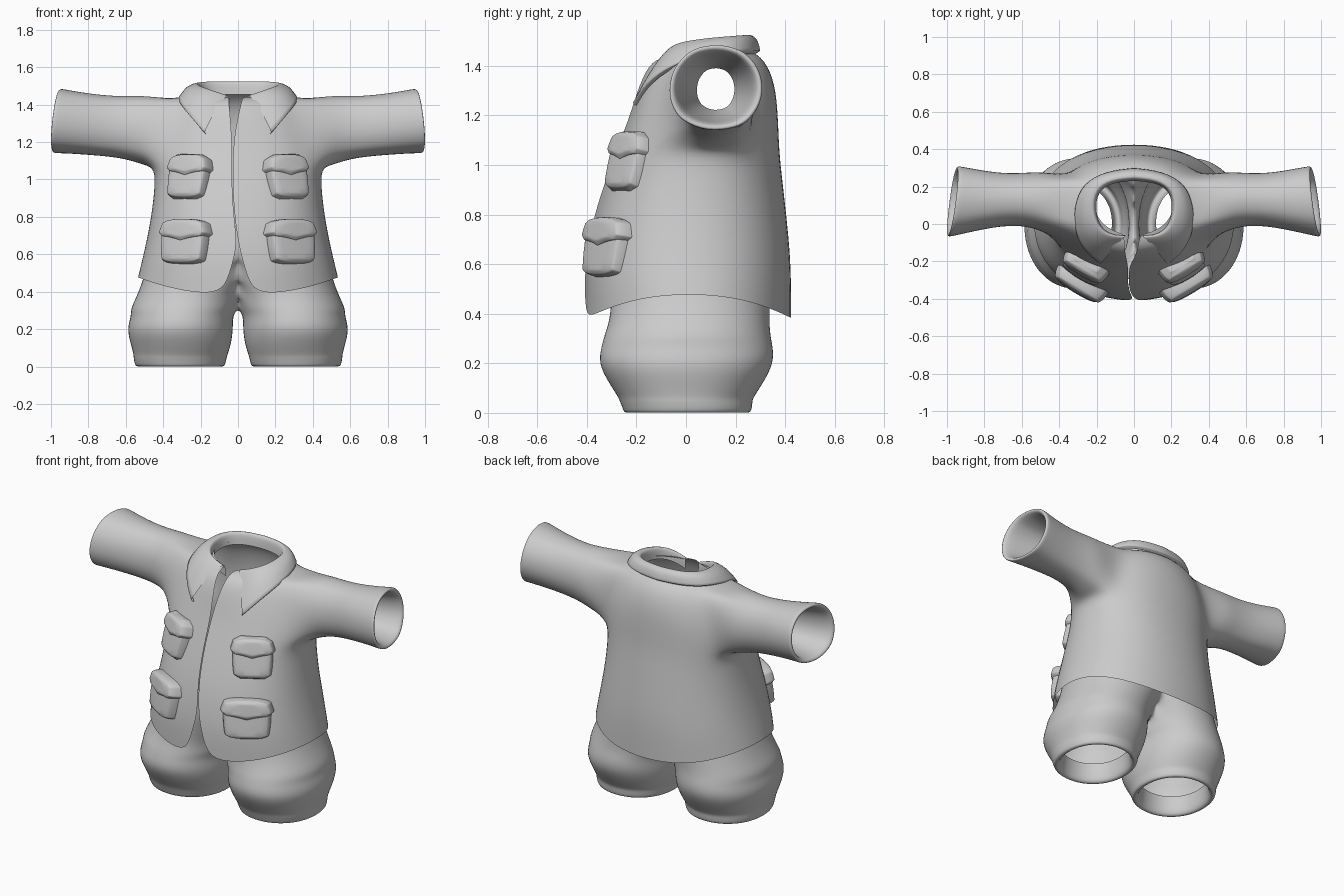
import bpy, bmesh, math
from mathutils import Vector, Matrix

if "Cube" in bpy.data.objects:
    bpy.data.objects.remove(bpy.data.objects["Cube"])

grey = bpy.data.materials.new("grey cloth")
grey.diffuse_color = (0.6, 0.6, 0.6, 1)
grey.use_nodes = True
grey.node_tree.nodes["Principled BSDF"].inputs["Base Color"].default_value = grey.diffuse_color


def finish(name, bm, subdiv=2, bevel=0, mirror=False):
    bmesh.ops.recalc_face_normals(bm, faces=bm.faces)
    for f in bm.faces:
        f.smooth = True
    me = bpy.data.meshes.new(name)
    bm.to_mesh(me)
    bm.free()
    me.materials.append(grey)
    ob = bpy.data.objects.new(name, me)
    bpy.context.collection.objects.link(ob)
    if mirror:
        m = ob.modifiers.new("mirror", 'MIRROR')
        m.use_clip = True
    if bevel:
        b = ob.modifiers.new("bevel", 'BEVEL')
        b.width, b.segments = bevel, 2
    if subdiv:
        s = ob.modifiers.new("subdivision", 'SUBSURF')
        s.levels = s.render_levels = subdiv
    return ob


def bridge(bm, a, b, closed=True):
    n = len(a)
    for i in range(n if closed else n - 1):
        k = (i + 1) % n
        bm.faces.new((a[i], a[k], b[k], b[i]))


def soft(v, p):
    """Signed power, squares off a circle slightly."""
    return math.copysign(abs(v) ** p, v)


# Jacket body: rings open down the front, with armholes left for the sleeves
# row: height, half width, front y, back y, front gap, seam shift
ROWS = [(0.40, 0.542, -0.405, 0.43, 0.075, 0.0), (0.53, 0.522, -0.41, 0.43, 0.035, 0.0),
        (0.65, 0.50, -0.40, 0.425, 0.003, 0.0), (0.80, 0.47, -0.37, 0.41, 0.002, -0.02),
        (0.95, 0.452, -0.32, 0.392, 0.002, -0.03), (1.06, 0.45, -0.28, 0.38, 0.002, -0.03),
        (1.20, 0.43, -0.225, 0.375, 0.004, -0.028), (1.32, 0.40, -0.19, 0.365, 0.018, -0.022),
        (1.425, 0.34, -0.14, 0.325, 0.035, -0.015), (1.47, 0.21, -0.06, 0.25, 0.04, -0.012)]
N = 20
LOW, HIGH = 5, 8           # armhole rows
bm = bmesh.new()
grid = []
for i, (z, w, yf, yb, gap, shift) in enumerate(ROWS):
    ring = []
    p = 0.9 if i < HIGH - 1 else 1
    for j in range(N + 1):
        t = 2 * math.pi * j / N
        x = w * soft(math.sin(t), p)
        y = (yf + yb) / 2 - (yb - yf) / 2 * soft(math.cos(t), p)
        if j in (0, N):
            x = (gap if j == 0 else -gap) + shift
        zz = z
        if i == 0:
            zz = 0.48 - 0.10 * math.cos(t) ** 2      # hem rises at the sides
            if j in (0, N):
                zz += 0.025                          # rounded front corners
        if i == 1:
            zz = 0.56 - 0.03 * math.cos(t) ** 2
        if i == len(ROWS) - 1:
            zz -= 0.03 * max(0, math.cos(t))         # neck dips in front
        ring.append(bm.verts.new((x, y, zz)))
    grid.append(ring)
for i in range(len(ROWS) - 1):
    for j in range(N):
        side = min(j, N - 1 - j)
        if LOW <= i < HIGH and 3 <= side <= 6:
            continue
        bm.faces.new((grid[i][j], grid[i][j + 1], grid[i + 1][j + 1], grid[i + 1][j]))

# Sleeves: rings grown out of each armhole, folded in at the cuff
# ring: x, centre y, centre z, radius y, radius z, slant
SLEEVE = [(0.50, 0.125, 1.26, 0.165, 0.195, 0), (0.60, 0.133, 1.275, 0.147, 0.174, 0.1),
          (0.72, 0.13, 1.285, 0.15, 0.169, 0.4), (0.85, 0.125, 1.298, 0.175, 0.172, 0.8),
          (0.94, 0.122, 1.308, 0.195, 0.178, 1), (0.97, 0.121, 1.31, 0.2, 0.181, 1),
          (0.972, 0.121, 1.31, 0.182, 0.164, 1), (0.95, 0.121, 1.31, 0.163, 0.148, 1),
          (0.82, 0.12, 1.305, 0.135, 0.13, 0.6), (0.60, 0.12, 1.305, 0.08, 0.088, 0)]
for s in (1, -1):
    path = [(LOW, j) for j in range(3, 8)] + [(i, 7) for i in range(LOW + 1, HIGH + 1)]
    path += [(HIGH, j) for j in range(6, 2, -1)] + [(i, 3) for i in range(HIGH - 1, LOW, -1)]
    prev = [grid[i][j if s > 0 else N - j] for i, j in path]
    angles = [math.atan2((v.co.z - 1.245) / 0.19, (v.co.y - 0.085) / 0.17) for v in prev]
    for x, cy, cz, ry, rz, slant in SLEEVE:
        ring = []
        for a in angles:
            dy, dz = ry * math.cos(a), rz * math.sin(a)
            ring.append(bm.verts.new((s * (x - slant * (0.13 * dy + 0.1 * dz)), cy + dy, cz + dz)))
        bridge(bm, prev, ring)
        prev = ring
finish("jacket", bm)

# Collar: neck band turned over into pointed lapels; (top edge, outer edge) per station
STATIONS = [((0.045, -0.06, 1.45), (0.18, -0.215, 1.25)),
            ((0.12, -0.06, 1.475), (0.25, -0.168, 1.33)),
            ((0.185, -0.02, 1.497), (0.318, -0.06, 1.41)),
            ((0.215, 0.08, 1.512), (0.325, 0.09, 1.446)),
            ((0.20, 0.18, 1.52), (0.275, 0.22, 1.46)),
            ((0.12, 0.23, 1.525), (0.15, 0.285, 1.46)),
            ((0.0, 0.238, 1.525), (0.0, 0.30, 1.46))]
bm = bmesh.new()
prev = None
for top, outer in STATIONS:
    top, outer = Vector(top), Vector(outer)
    d = (outer - top) * Vector((1, 1, 0))
    d.normalize()
    inner = Vector((top.x * 0.97, top.y * 0.97, top.z - 0.07))
    turn = top + d * 0.022 + Vector((0, 0, 0.002))
    mid = (top + outer) / 2 + d * 0.02 + Vector((0, 0, 0.018))
    under = outer - d * 0.02 - Vector((0, 0, 0.012))
    row = [bm.verts.new(p) for p in (inner, top, turn, mid, outer, under)]
    if prev:
        bridge(bm, prev, row, closed=False)
    prev = row
crease = bm.edges.layers.float.new("crease_edge")
for e in bm.edges:                                   # crisp lapel outline
    if len(e.link_faces) == 1:
        e[crease] = 1
bm.verts.ensure_lookup_table()
for k in range(len(STATIONS) - 1):
    bm.edges.get((bm.verts[6 * k + 4], bm.verts[6 * k + 10]))[crease] = 0.9
finish("collar", bm, mirror=True)

# Trousers: one leg lofted from waist to a turned-in hem, then mirrored
# ring: height, centre x, radius x, radius y, centre y
LEG = [(0.75, 0.10, 0.35, 0.33, 0.02), (0.60, 0.15, 0.33, 0.33, 0.02),
       (0.48, 0.21, 0.295, 0.325, 0.02), (0.38, 0.263, 0.28, 0.325, 0.015),
       (0.31, 0.29, 0.288, 0.34, 0.005), (0.27, 0.30, 0.275, 0.35, 0.005),
       (0.20, 0.31, 0.288, 0.36, 0.0), (0.12, 0.305, 0.272, 0.315, 0.0),
       (0.065, 0.307, 0.255, 0.278, 0.0), (0.05, 0.309, 0.253, 0.272, 0.0),
       (0.02, 0.31, 0.247, 0.265, 0.005),
       (0.0, 0.31, 0.24, 0.258, 0.005), (0.0, 0.31, 0.215, 0.235, 0.005),
       (0.03, 0.31, 0.20, 0.22, 0.005), (0.12, 0.31, 0.195, 0.21, 0.005)]
bm = bmesh.new()
prev = None
M = 20
for z, cx, rx, ry, cy in LEG:
    ring = []
    for k in range(M):
        a = 2 * math.pi * (k + 0.5) / M
        x = cx + rx * soft(math.cos(a), 0.94)
        y = cy + ry * soft(math.sin(a), 0.94)
        if x < 0.02 and z > 0.3:                     # legs meet on the centre line
            x = 0
        ring.append(bm.verts.new((x, y, z)))
    if prev:
        bridge(bm, prev, ring)
    prev = ring
inside = [f for f in bm.faces if all(v.co.x == 0 for v in f.verts)]
bmesh.ops.delete(bm, geom=inside, context='FACES')
finish("trousers", bm, mirror=True)


def slab(name, outline, frame, layers):
    """Puffy panel: the outline is stacked in layers of (depth, scale)."""
    bm = bmesh.new()
    mid = sum((Vector(p) for p in outline), Vector((0, 0))) / len(outline)
    prev = None
    for depth, scale in layers:
        ring = []
        for p in outline:
            q = mid + (Vector(p) - mid) * scale
            ring.append(bm.verts.new(frame @ Vector((q.x, -depth, q.y))))
        if prev:
            bridge(bm, prev, ring)
        prev = ring
    bm.faces.new(prev)
    finish(name, bm, subdiv=1, bevel=0.006)


# Pockets: bag and overhanging flap, on both sides of the front
BAG = [(-0.5, 0.4), (0.5, 0.4), (0.5, -0.1), (0.46, -0.4), (0.3, -0.49),
       (-0.3, -0.49), (-0.46, -0.4), (-0.5, -0.1)]
FLAP = [(-0.48, 0.42), (-0.3, 0.52), (0.3, 0.52), (0.48, 0.42), (0.55, 0.2), (0.46, 0.11),
        (0.22, 0.07), (0.0, 0.0), (-0.22, 0.07), (-0.46, 0.11), (-0.55, 0.2)]
POCKETS = [("upper", 0.268, -0.237, 1.01, 0.23, 0.24, 15),
           ("lower", 0.29, -0.325, 0.665, 0.27, 0.24, 9)]
for level, x, y, z, w, h, tilt in POCKETS:
    for side, s in (("left", 1), ("right", -1)):
        frame = (Matrix.Translation((s * x, y, z)) @ Matrix.Rotation(s * math.radians(31), 4, 'Z')
                 @ Matrix.Rotation(-math.radians(tilt), 4, 'X'))
        bag = [(u * w, v * h) for u, v in BAG]
        flap = [(u * w, v * h) for u, v in FLAP]
        slab(f"{level}_{side}_pocket", bag, frame,
             [(-0.05, 1.05), (-0.005, 1.03), (0.026, 0.94), (0.038, 0.72)])
        slab(f"{level}_{side}_pocket_flap", flap, frame,
             [(-0.04, 1.06), (0.012, 1.03), (0.04, 0.92), (0.052, 0.66)])
